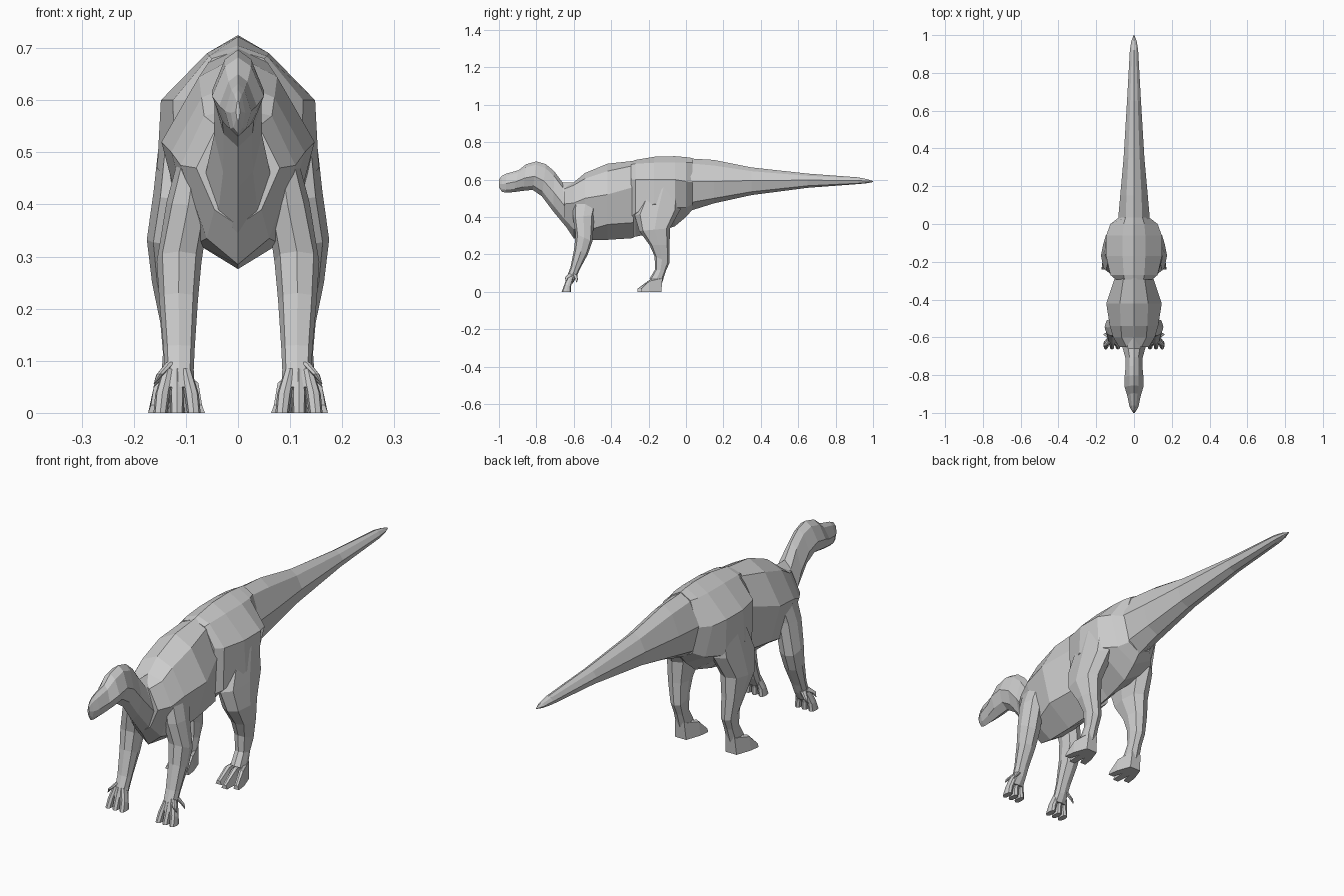
import bpy, bmesh, math


def loft(name, rings, mirror=False):
    """Skin a list of equal-sized closed rings with flat faces and capped ends."""
    bm = bmesh.new()
    rows = [[bm.verts.new(p) for p in r] for r in rings]
    n = len(rows[0])
    for a, b in zip(rows, rows[1:]):
        for i in range(n):
            j = (i + 1) % n
            bm.faces.new((a[i], a[j], b[j], b[i]))
    bm.faces.new(rows[0])
    bm.faces.new(rows[-1])
    bmesh.ops.recalc_face_normals(bm, faces=bm.faces)
    me = bpy.data.meshes.new(name)
    bm.to_mesh(me)
    bm.free()
    ob = bpy.data.objects.new(name, me)
    bpy.context.collection.objects.link(ob)
    if mirror:
        ob.modifiers.new("Mirror", 'MIRROR').use_mirror_merge = False
    return ob


def section(y, top, wa, za, wb, zb, wc, zc, bot):
    """Upright body cross-section: ridge, three side points, keel."""
    side = [(wa, za), (wb, zb), (wc, zc)]
    return ([(0, y, top)] + [(w, y, z) for w, z in side] + [(0, y, bot)]
            + [(-w, y, z) for w, z in reversed(side)])


def span(ay, az, by, bz, x, w, prof):
    """Ring between two points A and B in the side plane; prof = (position, width)."""
    pts = [(t, f) for t, f in prof] + [(t, -f) for t, f in reversed(prof[1:-1])]
    return [(x + f * w, ay + (by - ay) * t, az + (bz - az) * t) for t, f in pts]


LIMB = [(0, 0), (.12, .75), (.5, 1), (.88, .75), (1, 0)]
HEAD = [(0, 0), (.12, .5), (.52, 1), (.85, .62), (1, 0)]
TOE = [(0, 0), (.1, .6), (1, 1), (1, 0)]

# chest
loft("chest", [section(*s) for s in [
    (-.65, .565, .04, .55, .08, .47, .045, .39, .36),
    (-.60, .585, .065, .57, .11, .475, .06, .335, .285),
    (-.54, .635, .07, .605, .128, .50, .08, .325, .276),
    (-.42, .685, .075, .645, .147, .52, .105, .36, .278),
    (-.28, .70, .055, .675, .10, .56, .09, .37, .287)]])

# hips
loft("hips", [section(*s) for s in [
    (-.295, .695, .05, .68, .095, .60, .085, .40, .29),
    (-.27, .705, .055, .685, .125, .60, .12, .42, .295),
    (-.17, .722, .06, .69, .148, .60, .155, .47, .315),
    (-.06, .725, .06, .69, .147, .60, .145, .45, .35),
    (0, .72, .055, .69, .125, .59, .09, .45, .40),
    (.035, .715, .045, .69, .08, .585, .055, .47, .44)]])

# tail
loft("tail", [section(*s) for s in [
    (-.02, .715, .045, .69, .088, .59, .06, .47, .42),
    (.15, .705, .04, .675, .073, .59, .05, .50, .473),
    (.35, .665, .03, .645, .055, .595, .038, .535, .517),
    (.65, .632, .02, .62, .037, .597, .026, .567, .556),
    (.92, .612, .012, .608, .022, .595, .016, .58, .576),
    (.97, .602, .007, .60, .014, .592, .01, .584, .581),
    (1.0, .592, .001, .591, .002, .59, .001, .588, .587)]])

# neck and head
loft("neck_and_head", [span(*s, HEAD) for s in [
    (-.58, .585, -.58, .31, 0, .085),
    (-.66, .585, -.64, .345, 0, .062),
    (-.705, .645, -.71, .43, 0, .046),
    (-.75, .683, -.77, .51, 0, .045),
    (-.80, .697, -.82, .545, 0, .05),
    (-.855, .682, -.87, .54, 0, .05),
    (-.895, .65, -.92, .533, 0, .036),
    (-.96, .632, -.965, .53, 0, .025),
    (-.985, .62, -.985, .535, 0, .014),
    (-1.0, .60, -1.0, .56, 0, .004)]])

# hind legs
loft("hind_leg", [span(*s, LIMB) for s in [
    (-.20, .58, -.03, .58, .095, .05),
    (-.275, .41, -.03, .44, .110, .052),
    (-.25, .325, -.085, .34, .125, .05),
    (-.195, .25, -.088, .25, .125, .04),
    (-.168, .19, -.088, .155, .118, .031),
    (-.165, .12, -.108, .11, .117, .027),
    (-.195, .07, -.13, .04, .118, .03)]], True)

# hind toes, splayed from the ankle
for i, dx in enumerate((-.036, 0, .036)):
    yo = .02 * abs(dx) / .036
    loft(f"hind_toe_{i + 1}", [span(*s, TOE) for s in [
        (-.125, .08, -.132, 0, .118 + dx * .4, .012),
        (-.195, .064, -.195, 0, .118 + dx * .9, .016),
        (-.26 + yo, .016, -.26 + yo, 0, .118 + dx * 1.15, .013)]], True)

# front legs
loft("front_leg", [span(*s, LIMB) for s in [
    (-.605, .47, -.47, .49, .085, .032),
    (-.605, .40, -.49, .41, .095, .042),
    (-.59, .31, -.50, .27, .113, .043),
    (-.598, .23, -.525, .20, .114, .037),
    (-.618, .13, -.568, .12, .113, .03),
    (-.635, .085, -.585, .08, .113, .028),
    (-.645, .05, -.605, .045, .115, .032)]], True)

# fingers
for i, dx in enumerate((-.028, 0, .028)):
    loft(f"finger_{i + 1}", [span(*s, LIMB) for s in [
        (-.635, .085, -.60, .08, .117 + dx * .6, .011),
        (-.65, .04, -.615, .03, .117 + dx, .014),
        (-.665, 0, -.615, 0, .117 + dx * 1.15, .013)]], True)

# thumb spikes and small outer fingers
for name, y, ty, tz in (("thumb_spike", -.615, -.64, .055), ("outer_finger", -.595, -.585, .05)):
    loft(name, [span(*s, LIMB) for s in [
        (y - .013, .098, y + .013, .09, .13, .01),
        (ty - .008, tz + .02, ty + .008, tz + .016, .15, .007),
        (ty - .001, tz, ty + .001, tz, .161, .001)]], True)
